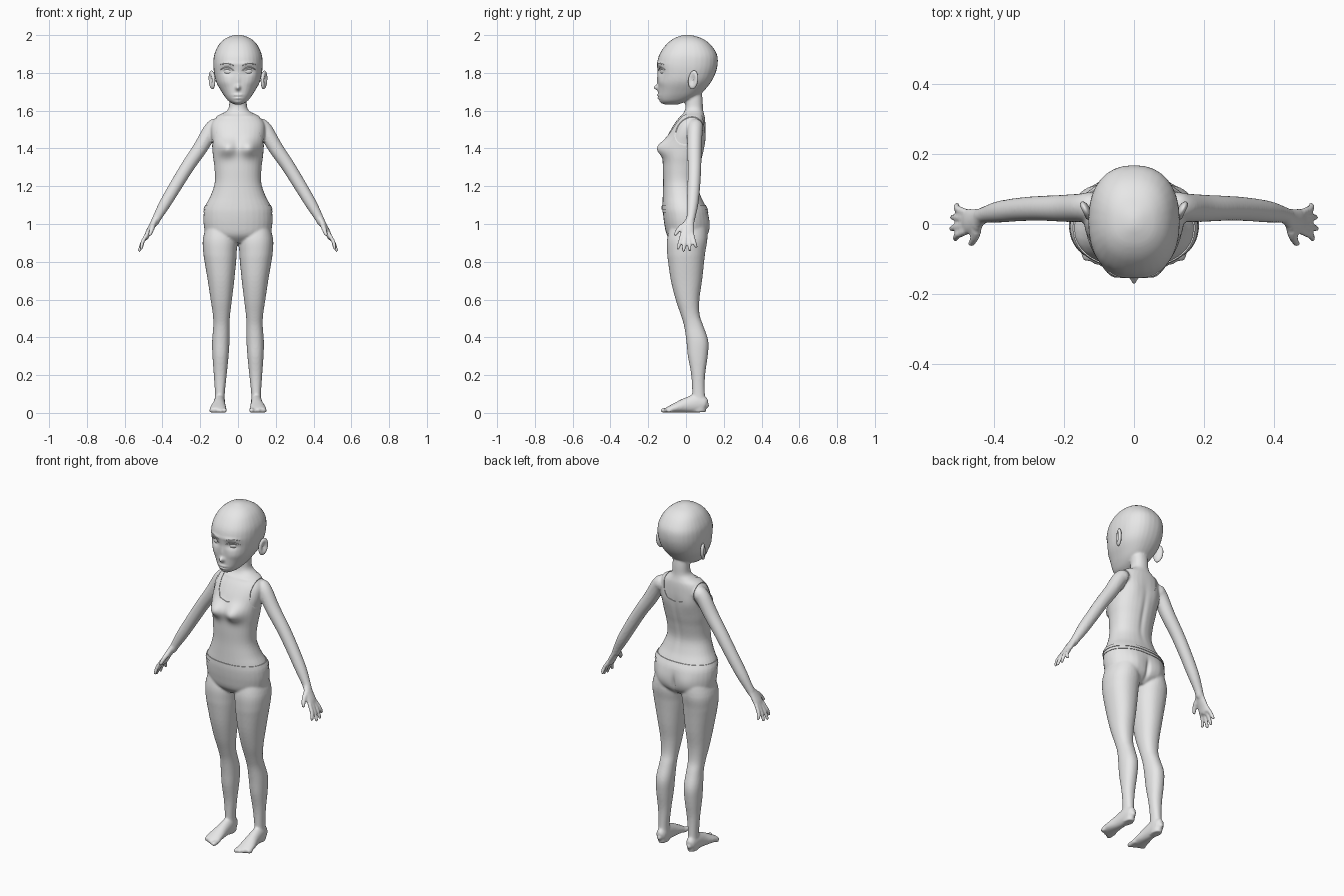
import bpy, bmesh, math
from mathutils import Vector, Matrix

cube = bpy.data.objects.get("Cube")
if cube:
    bpy.data.objects.remove(cube, do_unlink=True)

grey = bpy.data.materials.new("plain_grey")
grey.use_nodes = True
grey.diffuse_color = (0.8, 0.8, 0.8, 1)
grey.node_tree.nodes["Principled BSDF"].inputs["Base Color"].default_value = (0.8, 0.8, 0.8, 1)


# ---------- helpers ----------
def smooth_rows(rows, steps=4):
    """Catmull-Rom interpolation of tuples of numbers."""
    out = []
    last = len(rows) - 1
    for i in range(last):
        a, b, c, d = rows[max(i - 1, 0)], rows[i], rows[i + 1], rows[min(i + 2, last)]
        for k in range(steps):
            t = k / steps
            out.append(tuple(q + t * (r - p) / 2 + t * t * (2 * p - 5 * q + 4 * r - s) / 2
                             + t ** 3 * (3 * q - p - 3 * r + s) / 2
                             for p, q, r, s in zip(a, b, c, d)))
    return out + [rows[-1]]


def loft(bm, rings):
    loops = [[bm.verts.new(p) for p in ring] for ring in rings]
    n = len(loops[0])
    for lo, hi in zip(loops, loops[1:]):
        for i in range(n):
            j = (i + 1) % n
            bm.faces.new((lo[i], lo[j], hi[j], hi[i]))
    bm.faces.new(loops[0])
    bm.faces.new(loops[-1])


def unit_ring(power=2.0, n=32):
    for i in range(n):
        a = 2 * math.pi * i / n
        c, s = math.cos(a), math.sin(a)
        yield math.copysign(abs(c) ** (2 / power), c), math.copysign(abs(s) ** (2 / power), s)


def stack(bm, rows, side=1, power=2.2):
    """Horizontal rings: height, front, back, inner x, outer x."""
    rings = []
    for z, front, back, inner, outer in smooth_rows(rows):
        cx, cy = (inner + outer) / 2, (front + back) / 2
        rx, ry = (outer - inner) / 2, (back - front) / 2
        rings.append([Vector((side * (cx + u * rx), cy + v * ry, z)) for u, v in unit_ring(power)])
    loft(bm, rings)


def tube(bm, rows, side=1, n=20):
    """Rings along a path: x, y, z, width radius, thickness radius; rounded ends."""
    rows = smooth_rows([(side * r[0],) + tuple(r[1:]) for r in rows])
    pts = [Vector(r[:3]) for r in rows]
    rings = []
    for i, (p, r) in enumerate(zip(pts, rows)):
        t = (pts[min(i + 1, len(pts) - 1)] - pts[max(i - 1, 0)]).normalized()
        ref = Vector((1, 0, 0)) if abs(t.y) > 0.8 else Vector((0, 1, 0))
        u = (ref - t * ref.dot(t)).normalized()
        w = t.cross(u)
        rings.append([p + u * a * r[3] + w * b * r[4] for a, b in unit_ring(n=n)])
    loft(bm, rings)
    for p, r in ((pts[0], rows[0]), (pts[-1], rows[-1])):
        bmesh.ops.create_uvsphere(bm, u_segments=12, v_segments=8, radius=min(r[3:]),
                                  matrix=Matrix.Translation(p))


def make_object(name, bm):
    bmesh.ops.recalc_face_normals(bm, faces=bm.faces)
    mesh = bpy.data.meshes.new(name)
    bm.to_mesh(mesh)
    bm.free()
    ob = bpy.data.objects.new(name, mesh)
    bpy.context.collection.objects.link(ob)
    return ob


def finish(ob):
    """Apply modifiers, then set the material and the shading."""
    graph = bpy.context.evaluated_depsgraph_get()
    mesh = bpy.data.meshes.new_from_object(ob.evaluated_get(graph))
    ob.modifiers.clear()
    ob.data = mesh
    mesh.materials.clear()
    mesh.materials.append(grey)
    bpy.ops.object.select_all(action="DESELECT")
    ob.select_set(True)
    bpy.context.view_layer.objects.active = ob
    bpy.ops.object.shade_smooth_by_angle(angle=math.radians(50))
    return ob


def mirrored(rows):
    return [(z, f, b, -w, w) for z, f, b, w in rows]


# ---------- body masses ----------
bm = bmesh.new()
# torso and neck
stack(bm, mirrored([
    (.90, -.06, .07, .10), (.94, -.10, .11, .165), (1.0, -.115, .118, .182),
    (1.06, -.122, .115, .181), (1.10, -.122, .098, .168), (1.15, -.12, .075, .142),
    (1.22, -.118, .058, .12), (1.30, -.12, .07, .122), (1.36, -.118, .085, .13),
    (1.42, -.11, .097, .135), (1.48, -.09, .103, .143), (1.53, -.062, .103, .14),
    (1.565, -.035, .10, .115), (1.585, -.015, .095, .08), (1.61, -.004, .09, .051),
    (1.66, 0, .088, .046), (1.72, 0, .08, .046)]))
# head
stack(bm, mirrored([
    (1.633, -.115, -.04, .02), (1.648, -.135, .0, .047), (1.67, -.145, .05, .067),
    (1.70, -.147, .09, .087), (1.75, -.148, .132, .115), (1.80, -.151, .157, .127),
    (1.85, -.153, .168, .131), (1.90, -.14, .163, .125), (1.95, -.105, .13, .101),
    (1.98, -.068, .09, .07), (1.995, -.033, .048, .037), (2.002, -.008, .018, .01)]), power=2.3)
for s in (1, -1):
    # legs
    stack(bm, [
        (1.0, -.08, .09, .03, .165), (.92, -.10, .11, .005, .186), (.85, -.10, .102, .007, .184),
        (.80, -.095, .096, .01, .177), (.70, -.08, .085, .02, .16), (.60, -.055, .071, .032, .145),
        (.52, -.028, .072, .042, .133), (.46, -.01, .092, .045, .131), (.38, .002, .118, .045, .137),
        (.30, .01, .115, .05, .135), (.20, .028, .101, .06, .128), (.10, .033, .1, .07, .122),
        (.04, .03, .108, .068, .125), (.004, .03, .105, .072, .12)], s)
    # feet and toes
    tube(bm, [(.097, .108, .04, .015, .022), (.097, .097, .044, .026, .04), (.098, .06, .05, .03, .05),
              (.10, 0, .04, .034, .04), (.104, -.05, .028, .042, .028), (.106, -.085, .019, .045, .019),
              (.106, -.105, .014, .04, .013)], s)
    for i in range(5):
        r = .013 if i == 0 else .0105 - .0005 * i
        x = .072 + .0175 * i
        tube(bm, [(x, -.08, r + .003, r, r), (x, -.122 + .008 * i, r, r, r)], s)
    # arms
    arm = [(.125, .05, 1.515, .042), (.148, .047, 1.49, .041), (.198, .045, 1.405, .039),
           (.263, .045, 1.31, .036), (.325, .042, 1.21, .034), (.385, .035, 1.11, .031),
           (.425, .027, 1.04, .024), (.44, .022, 1.01, .022)]
    tube(bm, [row + row[-1:] for row in arm], s)
    # palms
    tube(bm, [(.432, .024, 1.03, .022, .019), (.455, .012, .99, .032, .017),
              (.475, .007, .955, .037, .015), (.487, .006, .925, .034, .012)], s)
    # fingers
    for base_y, tip_y, tip_z, tip_x in ((-.022, -.042, .872, .512), (-.003, -.013, .86, .522),
                                        (.016, .02, .863, .52), (.034, .053, .88, .508)):
        tube(bm, [(.482, base_y, .945, .0105, .0105),
                  (.505, (base_y + tip_y) / 2, .905, .0105, .0105),
                  (tip_x, tip_y, tip_z, .009, .009)], s)
    # thumb
    tube(bm, [(.448, -.003, 1.0, .016, .016), (.455, -.035, .975, .013, .013),
              (.466, -.056, .945, .01, .01)], s)

body = make_object("body", bm)
fuse = body.modifiers.new("fuse", "REMESH")
fuse.mode = "VOXEL"
fuse.voxel_size = .006
relax = body.modifiers.new("relax", "SMOOTH")
relax.factor, relax.iterations = .5, 5
finish(body)

# ---------- soft modelling: x, z, spread x, spread z, outward amount, facing ----------
FRONT, BACK = -1, 1
bumps = [(0, 1.722, .012, .013, .024, FRONT), (0, 1.755, .011, .03, .006, FRONT),   # nose
         (0, 1.682, .022, .006, .008, FRONT), (0, 1.666, .018, .006, .007, FRONT),  # lips
         (0, 1.674, .024, .003, -.004, FRONT), (0, 1.643, .022, .01, .006, FRONT),  # mouth, chin
         (0, .965, .012, .05, -.014, BACK), (0, 1.32, .014, .13, -.006, BACK)]      # cleft, spine
for s in (1, -1):
    bumps += [(s * .054, 1.808, .03, .02, -.014, FRONT),    # eye socket
              (s * .05, 1.848, .04, .01, .005, FRONT),      # brow
              (s * .065, 1.75, .03, .022, .004, FRONT),     # cheek
              (s * .058, 1.402, .047, .043, .044, FRONT),   # bust
              (s * .07, 1.572, .05, .008, .004, FRONT),     # collarbone
              (s * .08, .99, .06, .06, .014, BACK),         # seat
              (s * .075, 1.45, .04, .05, .005, BACK)]       # shoulder blade
moves = []
for v in body.data.vertices:
    shift = 0
    for x, z, sx, sz, amount, facing in bumps:
        d = ((v.co.x - x) / sx) ** 2 + ((v.co.z - z) / sz) ** 2
        if d < 8:
            shift += facing * amount * math.exp(-d) * min(1, max(0, v.normal.y * facing * 2))
    moves.append(shift)
for v, shift in zip(body.data.vertices, moves):
    v.co.y += shift
body.data.update()


# ---------- clothing: a slightly swollen body trimmed by an outline ----------
def clothing(name, half, offset):
    outline = half + [(-x, z) for x, z in reversed(half) if x > 0]
    bm = bmesh.new()
    face = bm.faces.new([bm.verts.new((x, -.5, z)) for x, z in outline])
    new = bmesh.ops.extrude_face_region(bm, geom=[face])["geom"]
    bmesh.ops.translate(bm, vec=(0, 1, 0), verts=[g for g in new if isinstance(g, bmesh.types.BMVert)])
    cutter = make_object(name + "_cutter", bm)
    cutter.hide_render = True
    ob = bpy.data.objects.new(name, body.data)
    bpy.context.collection.objects.link(ob)
    swell = ob.modifiers.new("swell", "DISPLACE")
    swell.mid_level, swell.strength = 0, offset
    trim = ob.modifiers.new("trim", "BOOLEAN")
    trim.operation, trim.solver, trim.object = "INTERSECT", "EXACT", cutter
    finish(ob)
    bpy.data.objects.remove(cutter, do_unlink=True)


clothing("tank_top", [(.2, 1.06), (.15, 1.3), (.14, 1.41), (.118, 1.47), (.112, 1.52), (.118, 1.62),
                      (.075, 1.62), (.08, 1.55), (.072, 1.5), (.05, 1.467), (0, 1.455)], .003)
clothing("shorts", [(.25, .888), (.25, 1.085)], .004)
clothing("waistband", [(.25, 1.078), (.25, 1.1)], .0065)


# ---------- face parts ----------
def face_point(x, z):
    hit, point, _, _ = body.ray_cast(Vector((x, -1, z)), Vector((0, 1, 0)))
    return point if hit else Vector((x, -.14, z))


for s, label in ((1, "left"), (-1, "right")):
    flip = Matrix.Diagonal((s, 1, 1, 1))
    # ear with a hollow on its outer side
    bm = bmesh.new()
    bmesh.ops.create_uvsphere(bm, u_segments=24, v_segments=16, radius=1)
    for v in bm.verts:
        r = math.hypot(v.co.y, v.co.z)
        if v.co.x > 0 and r < .75:
            v.co.x -= 1.1 * (1 - r / .75)
    place = (Matrix.Translation((.138, .038, 1.763)) @ Matrix.Rotation(-.45, 4, "Z")
             @ Matrix.Rotation(-.15, 4, "X") @ Matrix.Diagonal((.014, .028, .05, 1)))
    bmesh.ops.transform(bm, matrix=flip @ place, verts=bm.verts)
    finish(make_object(label + "_ear", bm))
    # blank eye
    bm = bmesh.new()
    bmesh.ops.create_uvsphere(bm, u_segments=24, v_segments=16, radius=1)
    p = face_point(.054, 1.808)
    place = (Matrix.Translation(p + Vector((0, .006, 0))) @ Matrix.Rotation(.35, 4, "Z")
             @ Matrix.Rotation(-.1, 4, "Y") @ Matrix.Diagonal((.028, .011, .016, 1)))
    bmesh.ops.transform(bm, matrix=flip @ place, verts=bm.verts)
    finish(make_object(label + "_eye", bm))
    # upper eyelid and eyebrow ridges
    for part, height, rise, r in (("eyelid", 1.812, .014, .0035), ("eyebrow", 1.838, .009, .003)):
        bm = bmesh.new()
        rows = []
        for k in range(7):
            t = k / 6
            x = .022 + .07 * t
            z = height + rise * math.sin(math.pi * t) + .006 * t
            q = face_point(x, z)
            thick = r * (.5 + .5 * math.sin(math.pi * t))
            rows.append((x, q.y, z, thick, thick))
        tube(bm, rows, s, 10)
        finish(make_object(label + "_" + part, bm))
